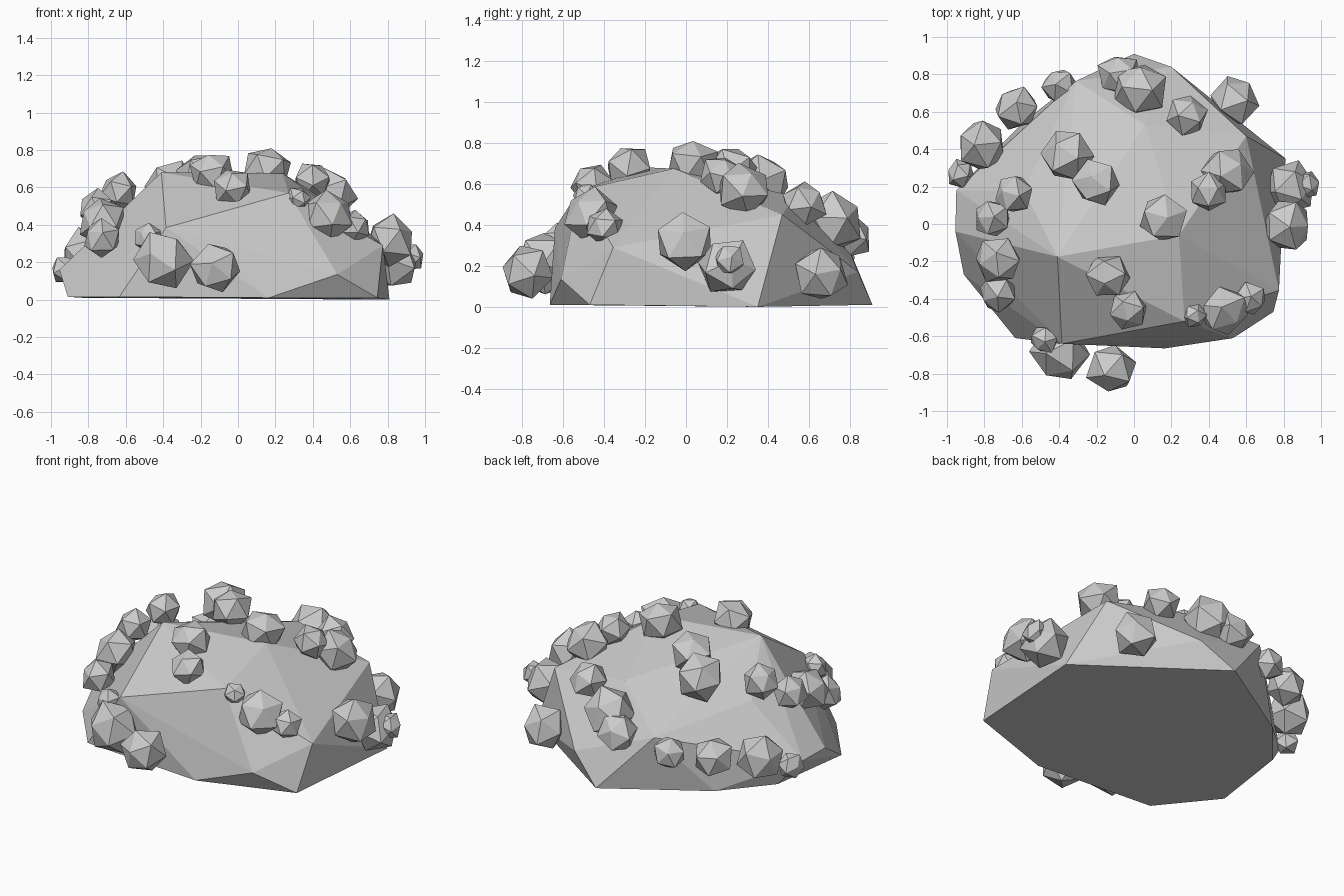
import bpy, bmesh, math, random
from mathutils import Vector, Matrix
random.seed(4)

gray = bpy.data.materials.new("stone gray")
gray.diffuse_color = (0.6, 0.6, 0.6, 1)


def finish(bm, name):
    bmesh.ops.recalc_face_normals(bm, faces=bm.faces)
    me = bpy.data.meshes.new(name)
    bm.to_mesh(me)
    bm.free()
    me.materials.append(gray)
    ob = bpy.data.objects.new(name, me)
    bpy.context.collection.objects.link(ob)
    return ob


# faceted boulder: convex hull of a few corner points
corners = [
    # base outline
    (0, .91, 0.01), (.81, .35, 0), (.745, -.47, 0.01), (.165, -.665, .01),
    (-.635, -.61, .015), (-.91, -.27, .015), (-.83, .26, .01), (-.585, .55, .01),
    # lower shoulders
    (.2, .84, .17), (.775, -.355, .29), (.53, -.61, .135),
    (-.385, -.64, .385), (-.955, -.04, .16), (-.95, .18, .16),
    # crown
    (-.41, -.175, .68), (.24, -.06, .675), (.06, .53, .54),
    (-.59, .18, .45), (-.31, .765, .36), (.6, .47, .45), (.27, -.52, .57)]
bm = bmesh.new()
for c in corners:
    bm.verts.new(c)
hull = bmesh.ops.convex_hull(bm, input=bm.verts)
loose = {g for g in hull["geom_interior"] if isinstance(g, bmesh.types.BMVert)}
bmesh.ops.delete(bm, geom=list(loose), context='VERTS')
finish(bm, "boulder")


# knobs: uneven icosahedra pointing outwards (x, y, z, radius)
knobs = [
    (.155, .03, .70, .135), (-.36, .37, .61, .145), (-.2, .22, .67, .13),
    (-.14, -.28, .68, .125), (-.03, -.46, .60, .11), (.32, -.49, .54, .07),
    (.48, -.46, .45, .14), (.62, -.4, .39, .095), (.40, .17, .64, .11),
    (.5, .28, .57, .14), (.28, .58, .50, .115), (.03, .72, .42, .155),
    (-.08, .80, .35, .12), (.54, .66, .16, .14), (-.4, .74, .28, .10),
    (-.63, .62, .27, .125), (-.82, .42, .24, .145), (-.93, .27, .16, .08),
    (-.64, .16, .58, .11), (-.76, .03, .49, .105), (-.73, -.19, .42, .135),
    (-.73, -.37, .33, .11), (-.40, -.69, .21, .16), (-.48, -.62, .33, .08),
    (-.12, -.78, .17, .14), (.82, -.01, .32, .145), (.84, .2, .20, .145),
    (.925, .21, .23, .08)]
for i, (x, y, z, r) in enumerate(knobs):
    bm = bmesh.new()
    bmesh.ops.create_icosphere(bm, subdivisions=1, radius=r)
    for v in bm.verts:
        if v.co.z > r * .9:               # flatter cap
            v.co.z *= .85
        v.co *= random.uniform(.95, 1.05)
    out = Vector((x, y, z)).to_track_quat('Z', 'Y').to_matrix().to_4x4()
    spin = Matrix.Rotation(random.uniform(0, math.tau), 4, 'Z')
    bm.transform(Matrix.Translation((x, y, z)) @ out @ spin)
    finish(bm, f"knob_{i + 1:02d}")
